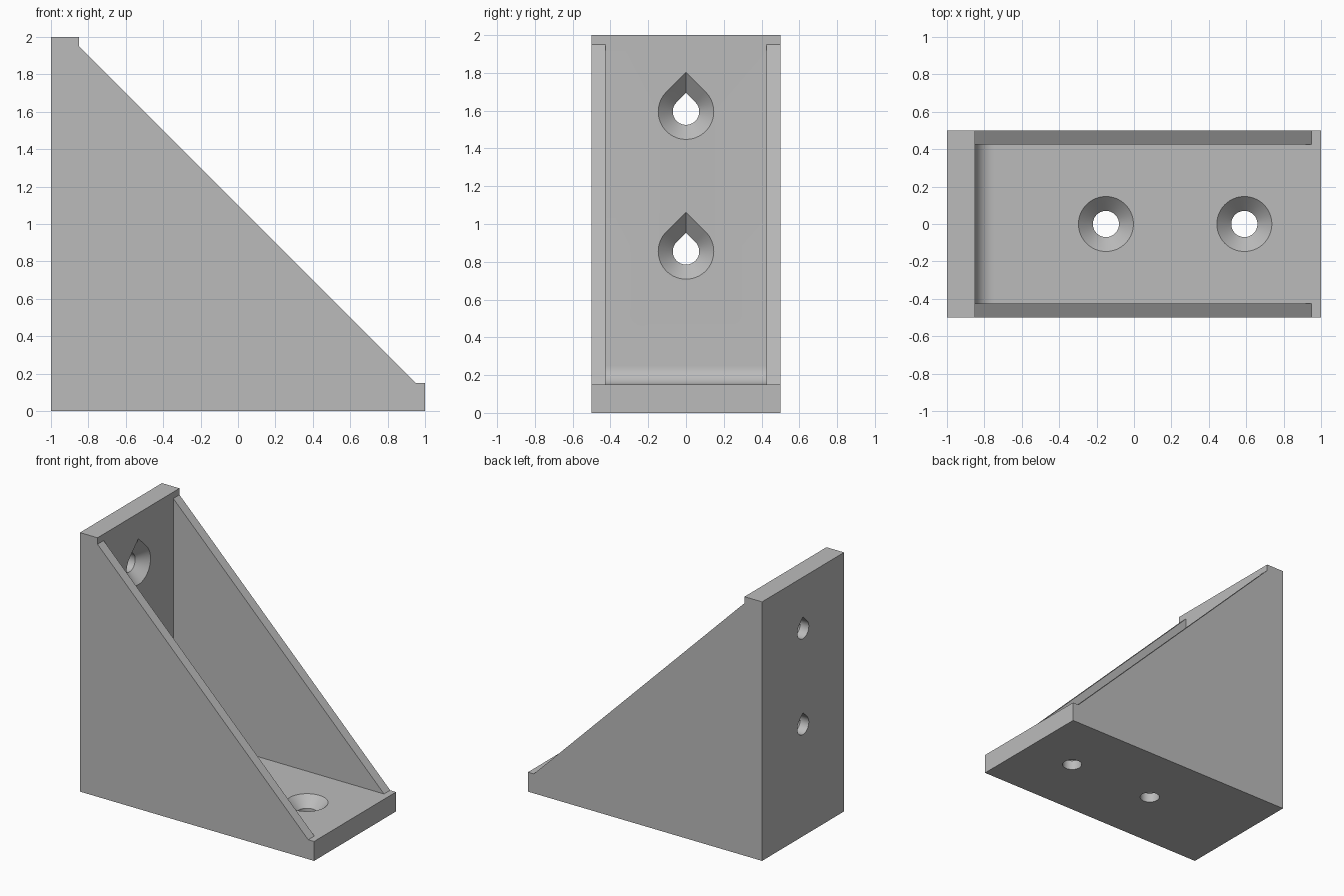
import bpy
import bmesh
from math import cos, sin, pi, radians, sqrt
from mathutils import Matrix, Vector

if "Cube" in bpy.data.objects:
    bpy.data.objects.remove(bpy.data.objects["Cube"], do_unlink=True)

PLATE = 0.15      # thickness of base and upright
SIDE = 0.075      # thickness of side webs
FILLET = 0.1      # inner corner radius

grey = bpy.data.materials.new("light grey")
grey.use_nodes = True
colour = (0.5, 0.5, 0.5, 1)
grey.diffuse_color = colour
grey.node_tree.nodes["Principled BSDF"].inputs["Base Color"].default_value = colour


def loft(name, rings):
    """Solid through a list of equal-length rings, capped at both ends."""
    bm = bmesh.new()
    loops = [[bm.verts.new(p) for p in ring] for ring in rings]
    n = len(loops[0])
    for a, b in zip(loops, loops[1:]):
        for i in range(n):
            j = (i + 1) % n
            bm.faces.new((a[i], a[j], b[j], b[i]))
    bm.faces.new(loops[0][::-1])
    bm.faces.new(loops[-1])
    bmesh.ops.recalc_face_normals(bm, faces=bm.faces)
    mesh = bpy.data.meshes.new(name)
    bm.to_mesh(mesh)
    bm.free()
    mesh.materials.append(grey)
    obj = bpy.data.objects.new(name, mesh)
    bpy.context.collection.objects.link(obj)
    return obj


def extrude_y(name, profile, half):
    return loft(name, [[(x, y, z) for x, z in profile] for y in (-half, half)])


def countersunk_hole(name, matrix, teardrop):
    """Cutter whose mouth is at local z = 0, running down to below the plate."""
    unit = [(cos(a), sin(a)) for a in
            (radians(45) - 2 * pi * i / 64 for i in range(64))]
    if teardrop:
        unit = [p for p in unit if p[1] < 0.72] + [(0, sqrt(2))]
    stations = [(0.02, 0.167), (-0.077, 0.07), (-PLATE - 0.05, 0.07)]
    rings = [[matrix @ Vector((u * r, v * r, d)) for u, v in unit]
             for d, r in stations]
    return loft(name, rings)


# Outer wedge with small lips at both ends of the slope
body = extrude_y("corner_bracket", [
    (-1, 0), (1, 0), (1, PLATE), (0.95, PLATE),
    (-1 + PLATE, 1.95), (-1 + PLATE, 2), (-1, 2)], 0.5)

# Pocket between the side webs, rounded in the inner corner
cx, cz = -1 + PLATE + FILLET, PLATE + FILLET
corner = [(cx + FILLET * cos(a), cz + FILLET * sin(a))
          for a in (pi + pi / 2 * i / 12 for i in range(13))]
cutters = [extrude_y("pocket_cutter",
                     corner + [(1.2, PLATE), (1.2, 2.2), (-1 + PLATE, 2.2)],
                     0.5 - SIDE)]

# Round holes in the base
for x in (-0.15, 0.59):
    cutters.append(countersunk_hole(
        "base_hole_cutter", Matrix.Translation((x, 0, PLATE)), False))

# Teardrop holes in the upright, axis along x and tip upwards
for z in (0.855, 1.595):
    facing = Matrix(((0, 0, 1, -1 + PLATE), (1, 0, 0, 0),
                     (0, 1, 0, z), (0, 0, 0, 1)))
    cutters.append(countersunk_hole("upright_hole_cutter", facing, True))

# Cut everything and keep the finished mesh
for cutter in cutters:
    cutter.hide_render = True
    mod = body.modifiers.new(cutter.name, 'BOOLEAN')
    mod.operation = 'DIFFERENCE'
    mod.solver = 'EXACT'
    mod.object = cutter
bpy.context.view_layer.update()
graph = bpy.context.evaluated_depsgraph_get()
finished = bpy.data.meshes.new_from_object(body.evaluated_get(graph))
body.modifiers.clear()
body.data = finished
for cutter in cutters:
    bpy.data.objects.remove(cutter, do_unlink=True)

# Smooth the fillet and holes, keep the edges crisp
bpy.ops.object.select_all(action='DESELECT')
body.select_set(True)
bpy.context.view_layer.objects.active = body
bpy.ops.object.shade_smooth_by_angle(angle=radians(30))
